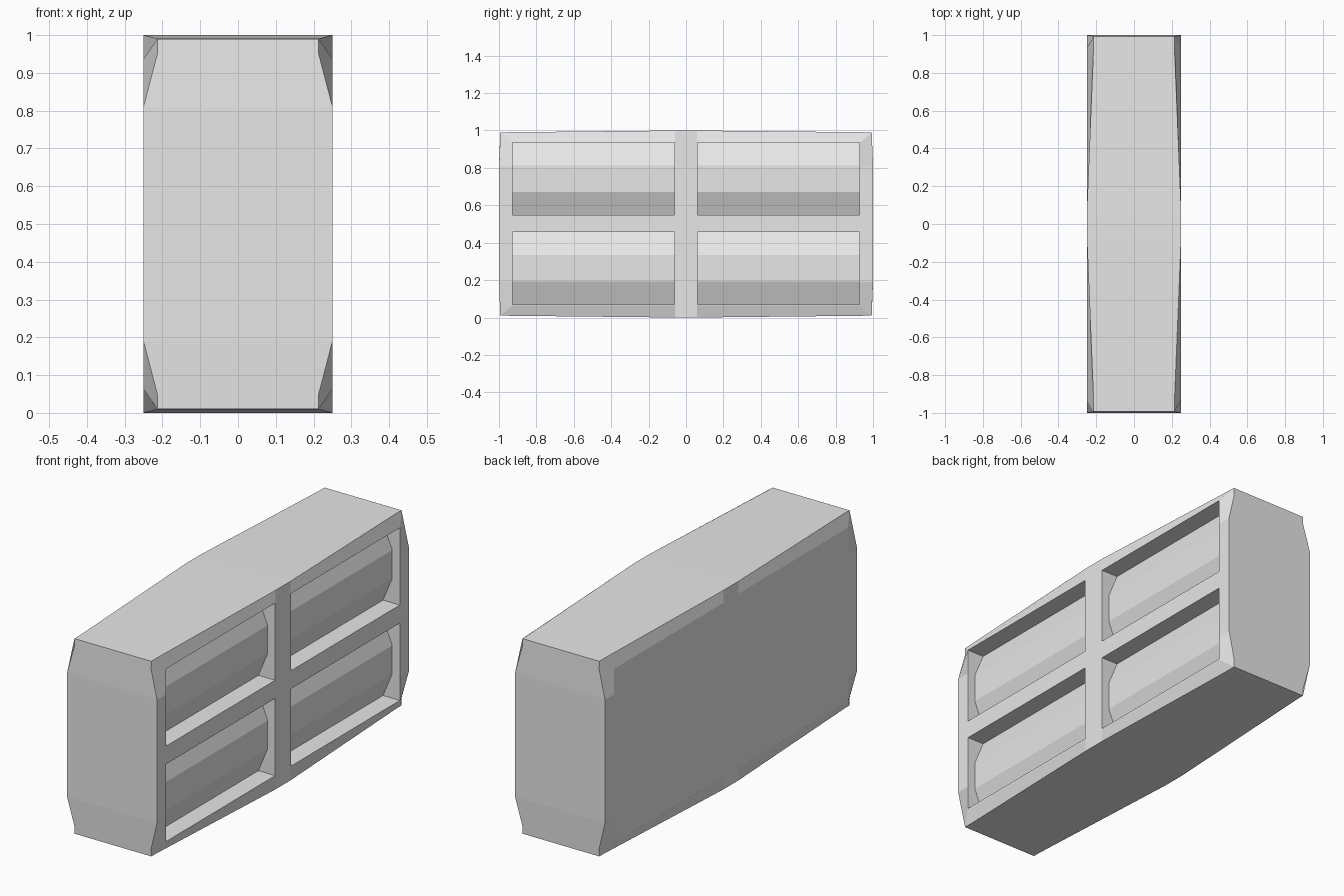
import bpy
import bmesh
from itertools import product

if "Cube" in bpy.data.objects:
    bpy.data.objects.remove(bpy.data.objects["Cube"], do_unlink=True)

grey = bpy.data.materials.new("plain_grey")
grey.use_nodes = True
colour = (0.8, 0.8, 0.8, 1)
grey.diffuse_color = colour
grey.node_tree.nodes["Principled BSDF"].inputs["Base Color"].default_value = colour


def make_object(name, bm):
    bmesh.ops.remove_doubles(bm, verts=bm.verts, dist=0.0001)
    bmesh.ops.recalc_face_normals(bm, faces=bm.faces)
    mesh = bpy.data.meshes.new(name)
    bm.to_mesh(mesh)
    bm.free()
    mesh.materials.append(grey)
    obj = bpy.data.objects.new(name, mesh)
    bpy.context.collection.objects.link(obj)
    return obj


# Key points of one corner of the block, mirrored to all eight corners
POINTS = {
    "corner": (0.2135, 0.993, 0.49),
    "long_end": (0.2135, 0.95, 0.4905),
    "upright_end": (0.2135, 0.994, 0.45),
    "long_mid": (0.25, 0.06, 0.5),
    "upright_mid": (0.25, 1.0, 0.31),
    "side_corner": (0.25, 0.93, 0.437),
    "side_long": (0.25, 0.06, 0.437),
    "side_upright": (0.25, 0.93, 0.31),
}
body_bm = bmesh.new()
SIGNS = (1, -1)


def face(*refs):
    verts = []
    for name, a, b, c in refs:
        x, y, z = POINTS[name]
        verts.append(body_bm.verts.new((a * x, b * y, 0.5 + c * z)))
    body_bm.faces.new(verts)


# Worn strips running into each corner
for s in product(SIGNS, repeat=3):
    face(*[(n, *s) for n in ("side_long", "side_corner", "corner", "long_end", "long_mid")])
    face(*[(n, *s) for n in ("side_corner", "side_upright", "upright_mid", "upright_end", "corner")])

# Unworn middles of the long and upright edges
for a, b in product(SIGNS, SIGNS):
    face(("side_upright", a, b, 1), ("upright_mid", a, b, 1),
         ("upright_mid", a, b, -1), ("side_upright", a, b, -1))
    face(("side_long", a, 1, b), ("long_mid", a, 1, b),
         ("long_mid", a, -1, b), ("side_long", a, -1, b))

# Broad sides, top and bottom, and the two ends
half = ("side_long", "side_corner", "side_upright")
for s in SIGNS:
    face(*[(n, s, 1, 1) for n in half], *[(n, s, 1, -1) for n in half[::-1]],
         *[(n, s, -1, -1) for n in half], *[(n, s, -1, 1) for n in half[::-1]])
    ring = [(1, 1), (-1, 1), (-1, -1), (1, -1)]
    face(*[("long_mid", a, b, s) for a, b in ring])
    face(*[("upright_mid", a, s, c) for a, c in ring])
    for t in SIGNS:
        run = ("long_mid", "long_end", "corner")
        face(*[(n, 1, t, s) for n in run], *[(n, -1, t, s) for n in run[::-1]])
        run = ("upright_mid", "upright_end", "corner")
        face(*[(n, 1, s, t) for n in run], *[(n, -1, s, t) for n in run[::-1]])

body = make_object("block_body", body_bm)

# Four recesses, each with a faceted bulging back
cut_bm = bmesh.new()
profile = [(0.3, 0), (0.157, 0), (0.208, 0.123), (0.208, 0.265), (0.157, 0.388), (0.3, 0.388)]
for z0, side in product((0.07, 0.549), SIGNS):
    rings = [[cut_bm.verts.new((x, side * y, z0 + z)) for x, z in profile] for y in (0.062, 0.927)]
    for ring in rings:
        cut_bm.faces.new(ring)
    for i in range(len(profile)):
        j = (i + 1) % len(profile)
        cut_bm.faces.new((rings[0][i], rings[0][j], rings[1][j], rings[1][i]))
cutter = make_object("recess_cutter", cut_bm)
cutter.hide_render = True

cut = body.modifiers.new("recesses", "BOOLEAN")
cut.operation = "DIFFERENCE"
cut.solver = "EXACT"
cut.object = cutter
bpy.context.view_layer.objects.active = body
bpy.ops.object.modifier_apply(modifier=cut.name)
bpy.data.objects.remove(cutter, do_unlink=True)
